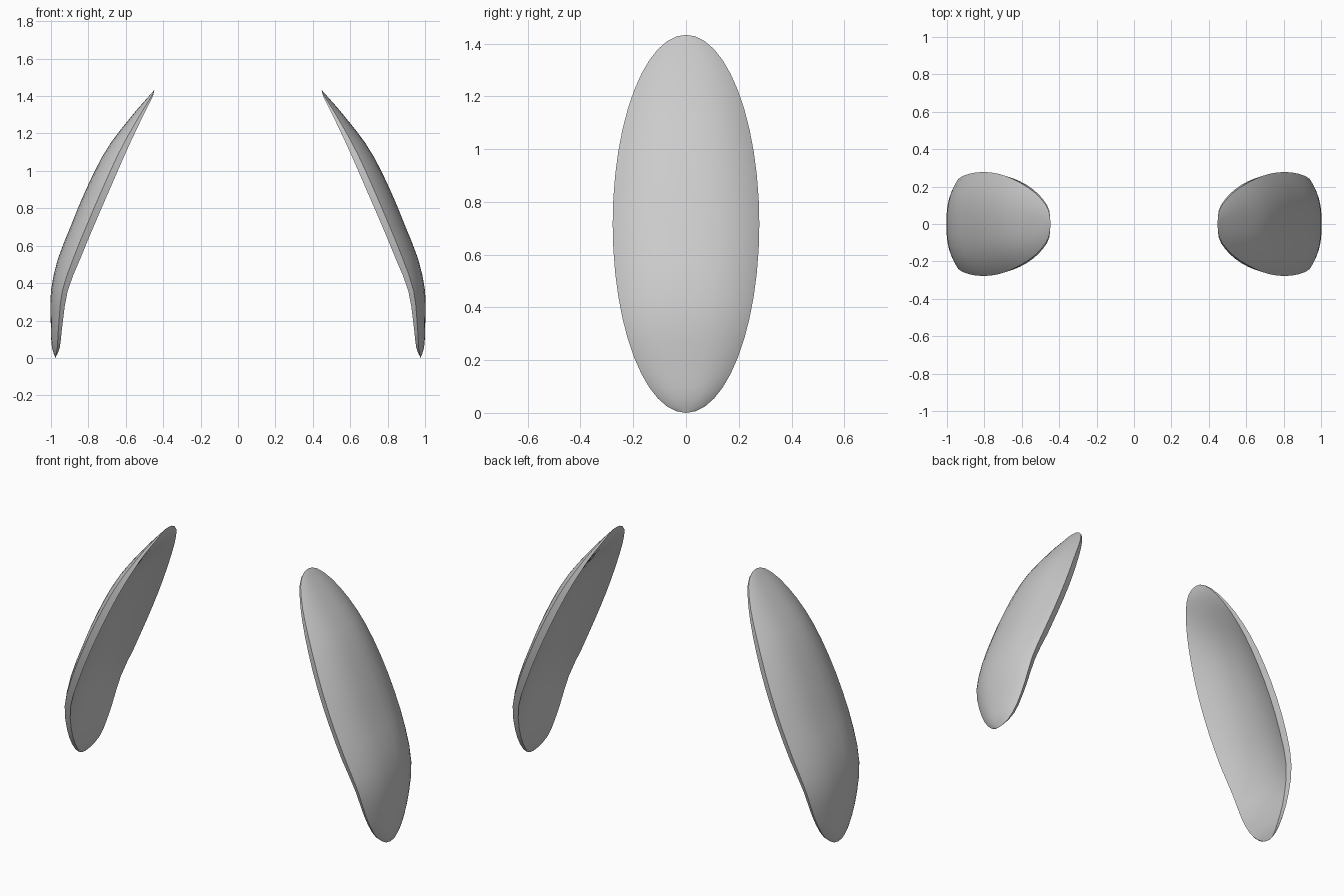
import bpy, bmesh, math

if "Cube" in bpy.data.objects:
    bpy.data.objects.remove(bpy.data.objects["Cube"])

# side profile: height, outer face x on the centre line, inner rim x
PROFILE = [(0.0, .976, .976), (.05, .994, .954), (.15, 1.0, .942), (.36, 1.0, .91),
           (.55, .957, .835), (.66, .912, .79), (.88, .822, .695), (1.12, .70, .59),
           (1.31, .555, .50), (1.40, .476, .455), (1.433, .447, .447)]
HEIGHT, HALF_WIDTH, ROWS, COLS = 1.433, .278, 24, 14


def sample(z, k):
    """Smooth (Hermite) lookup of a profile column at height z."""
    n = len(PROFILE)
    j = max(i for i in range(n - 1) if PROFILE[i][0] <= z + 1e-9)

    def slope(i):
        a, b = PROFILE[max(i - 1, 0)], PROFILE[min(i + 1, n - 1)]
        return (b[k] - a[k]) / (b[0] - a[0])
    p, q = PROFILE[j], PROFILE[j + 1]
    h = q[0] - p[0]
    s = (z - p[0]) / h
    return ((2*s**3 - 3*s**2 + 1) * p[k] + (s**3 - 2*s**2 + s) * h * slope(j)
            + (3*s**2 - 2*s**3) * q[k] + (s**3 - s**2) * h * slope(j + 1))


def section(z, w):
    """Closed cross-section: domed outer face, rounded lip, hollow inner face."""
    outer, rim = sample(z, 1), sample(z, 2)
    depth = outer - rim
    thick = min(.045 if z > .25 else .06, depth)
    pts = []
    for i in range(COLS + 1):
        t = math.sin(math.pi * (i / COLS - .5))
        pts.append((outer - .68 * depth * abs(t)**2.6, w * t, z))
    for i in range(COLS + 1):
        t = .95 * math.sin(math.pi * (.5 - i / COLS))
        pts.append((outer - thick - (depth - thick) * (abs(t) / .95)**2, w * t, z))
    return pts


def pad(name, side):
    bm = bmesh.new()
    rings = []
    for r in range(1, ROWS):
        a = math.pi * r / ROWS
        z = HEIGHT * (1 - math.cos(a)) / 2
        rings.append([bm.verts.new((side * x, y, zz))
                      for x, y, zz in section(z, HALF_WIDTH * math.sin(a))])
    n = len(rings[0])
    for a, b in zip(rings, rings[1:]):
        for i in range(n):
            bm.faces.new((a[i], a[(i + 1) % n], b[(i + 1) % n], b[i]))
    # tips
    for ring, row in ((rings[0], PROFILE[0]), (rings[-1], PROFILE[-1])):
        tip = bm.verts.new((side * row[1], 0, row[0]))
        for i in range(n):
            bm.faces.new((ring[i], ring[(i + 1) % n], tip))
    bmesh.ops.recalc_face_normals(bm, faces=bm.faces)
    me = bpy.data.meshes.new(name)
    bm.to_mesh(me)
    bm.free()
    ob = bpy.data.objects.new(name, me)
    bpy.context.collection.objects.link(ob)
    bpy.ops.object.select_all(action='DESELECT')
    ob.select_set(True)
    bpy.context.view_layer.objects.active = ob
    bpy.ops.object.shade_smooth_by_angle(angle=math.radians(50))


# mirrored pair of curved shells
pad("right_shell", 1)
pad("left_shell", -1)
